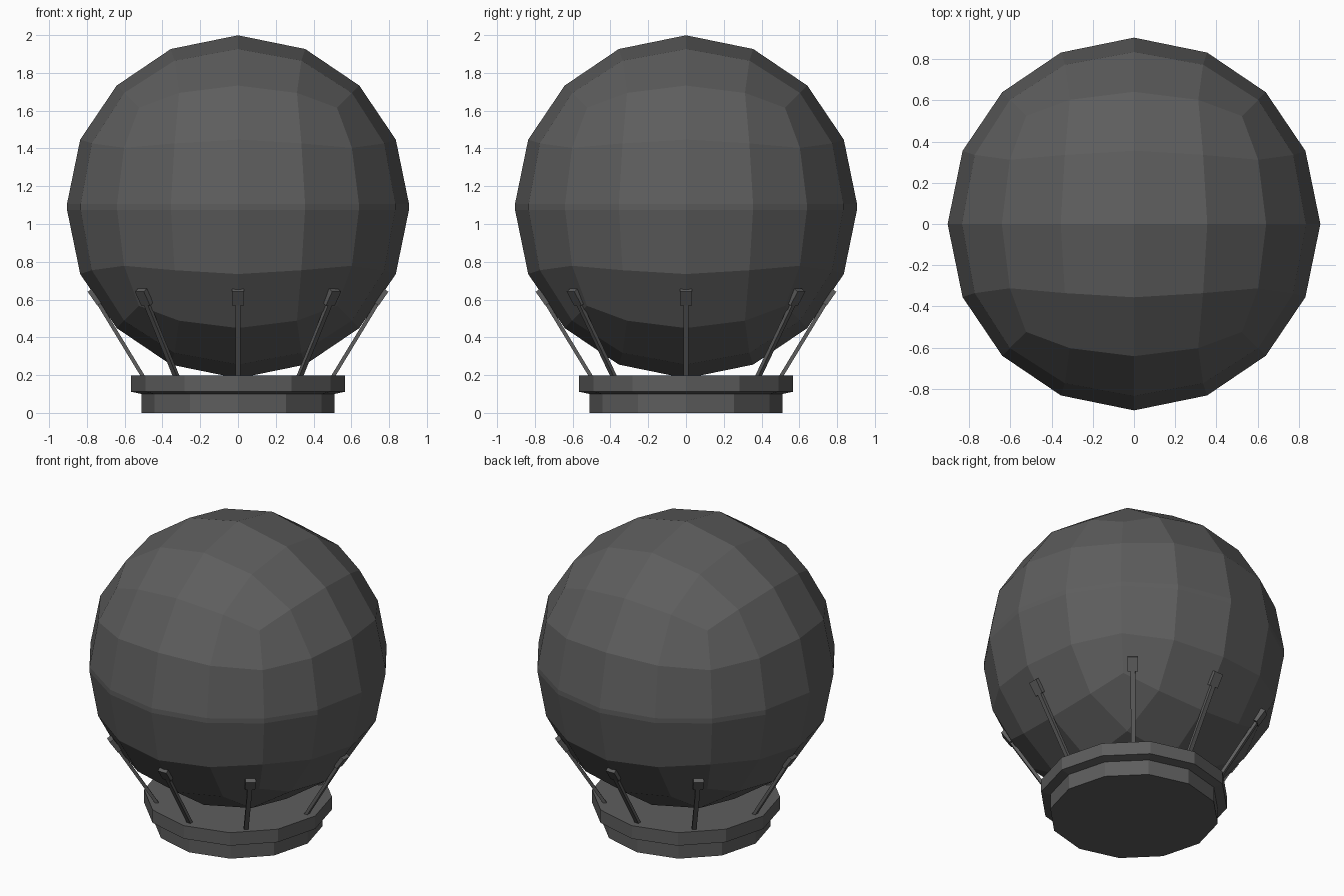
import bpy, bmesh, math
from mathutils import Matrix, Vector

if "Cube" in bpy.data.objects:
    bpy.data.objects.remove(bpy.data.objects["Cube"])

grey = bpy.data.materials.new("dark_grey")
grey.diffuse_color = (0.11, 0.11, 0.11, 1)
grey.use_nodes = True
grey.node_tree.nodes["Principled BSDF"].inputs["Base Color"].default_value = grey.diffuse_color


def add_object(name, bm):
    bmesh.ops.recalc_face_normals(bm, faces=bm.faces[:])
    me = bpy.data.meshes.new(name)
    bm.to_mesh(me)
    bm.free()
    me.materials.append(grey)
    ob = bpy.data.objects.new(name, me)
    bpy.context.collection.objects.link(ob)
    return ob


def beam(name, a, b, side, width, thick):
    """Box running from a to b, its width along the side direction."""
    a, b = Vector(a), Vector(b)
    axis = (b - a).normalized()
    out = side.cross(axis).normalized()
    bm = bmesh.new()
    bmesh.ops.create_cube(bm, size=1)
    rot = Matrix((side, out, axis)).transposed().to_4x4()
    size = Matrix.Diagonal((width, thick, (b - a).length, 1))
    bm.transform(Matrix.Translation((a + b) / 2) @ rot @ size)
    return add_object(name, bm)


# Globe: rounded cube cast to a sphere, with a thin flat band at the equator
R, CZ = 0.908, 1.091
bm = bmesh.new()
bmesh.ops.create_cube(bm, size=2)
globe = add_object("globe", bm)
sub = globe.modifiers.new("subdivide", 'SUBSURF')
sub.levels = 2
bpy.context.view_layer.objects.active = globe
bpy.ops.object.modifier_apply(modifier=sub.name)
bm = bmesh.new()
bm.from_mesh(globe.data)
for v in bm.verts:
    v.co = v.co.normalized() * R
equator = [e for e in bm.edges if all(abs(v.co.z) < 1e-3 for v in e.verts)]
bmesh.ops.bevel(bm, geom=equator, offset=0.016, segments=1, affect='EDGES')
bmesh.ops.translate(bm, verts=bm.verts[:], vec=(0, 0, CZ))
bm.to_mesh(globe.data)
bm.free()
for p in globe.data.polygons:
    p.use_smooth = False

# Base: twelve-sided stepped plinth
profile = [(0.51, 0), (0.51, 0.1), (0.566, 0.112), (0.566, 0.198)]
bm = bmesh.new()
rings = [[bm.verts.new((r * math.cos(i * math.pi / 6), r * math.sin(i * math.pi / 6), z))
          for i in range(12)] for r, z in profile]
for lo, hi in zip(rings, rings[1:]):
    for i in range(12):
        j = (i + 1) % 12
        bm.faces.new((lo[i], lo[j], hi[j], hi[i]))
bm.faces.new(rings[0])
bm.faces.new(rings[-1])
add_object("base", bm)

# Eight struts with end clips gripping the globe
for n, deg in enumerate((0, 49.5, 90, 130.5, 180, 229.5, 270, 310.5)):
    t = math.radians(deg)
    d = Vector((math.cos(t), math.sin(t), 0))
    side = Vector((-math.sin(t), math.cos(t), 0))
    up = Vector((0, 0, 1))
    r = 0.758 if deg % 90 == 0 else 0.766
    mid = d * r + up * 0.613
    beam(f"strut_{n + 1}", d * 0.495 + up * 0.18, mid, side, 0.028, 0.02)
    lean = (d * 0.57 + up * 0.82) * 0.045
    beam(f"clip_{n + 1}", mid - lean, mid + lean, side, 0.062, 0.03)
